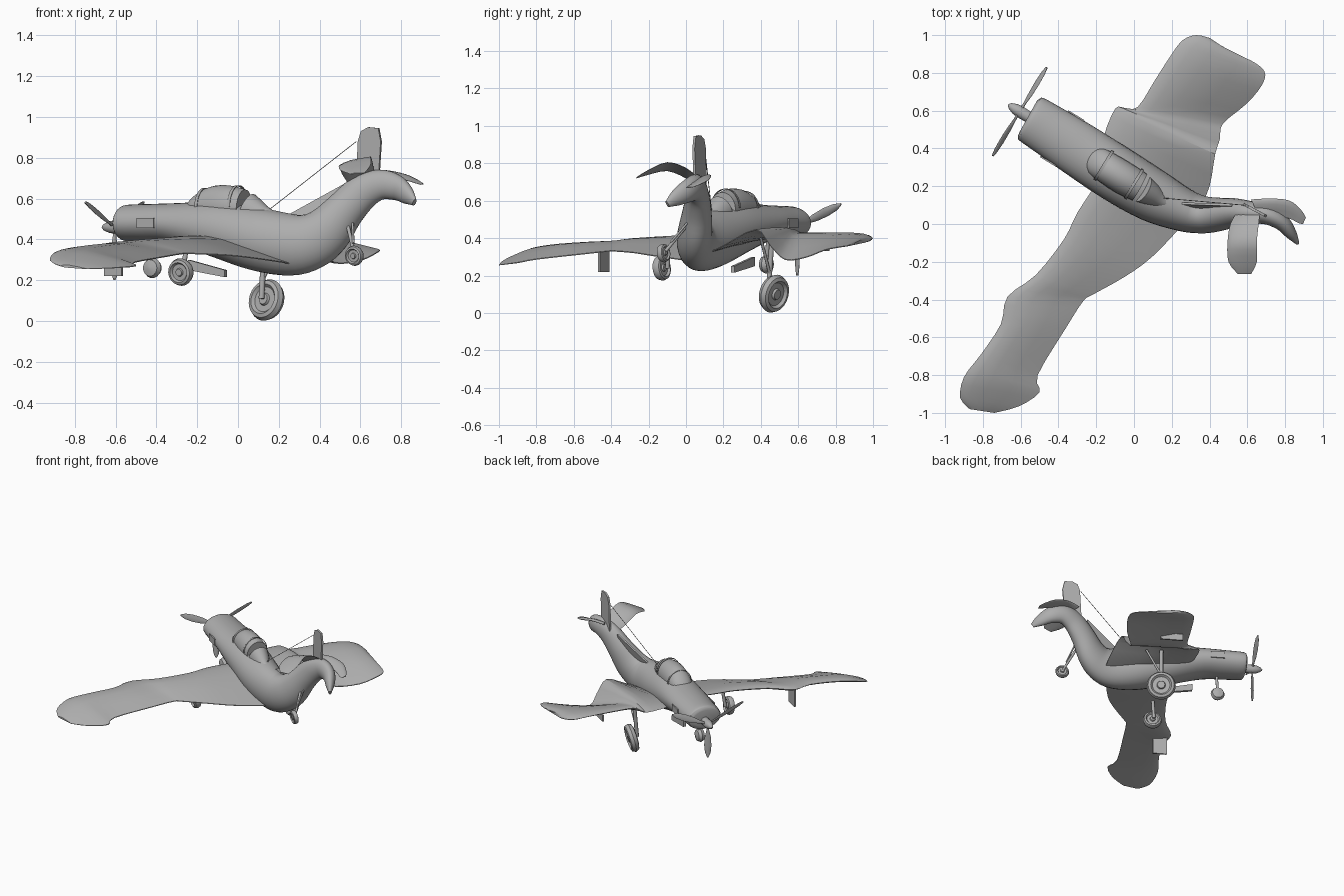
import bpy, bmesh, math
from mathutils import Vector

if "Cube" in bpy.data.objects:
    bpy.data.objects.remove(bpy.data.objects["Cube"])

grey = bpy.data.materials.new("plain_grey")
grey.diffuse_color = (0.42, 0.42, 0.42, 1)
grey.use_nodes = True
grey.node_tree.nodes["Principled BSDF"].inputs["Base Color"].default_value = grey.diffuse_color
Z = Vector((0, 0, 1))
FORWARD = Vector((-0.85, 0.52, 0)).normalized()   # nose direction
SPAN = Vector((0.52, 0.85, 0)).normalized()


def finish(name, bm, angle=40):
    bmesh.ops.recalc_face_normals(bm, faces=bm.faces)
    me = bpy.data.meshes.new(name)
    bm.to_mesh(me)
    bm.free()
    me.materials.append(grey)
    ob = bpy.data.objects.new(name, me)
    bpy.context.collection.objects.link(ob)
    bpy.ops.object.select_all(action='DESELECT')
    ob.select_set(True)
    bpy.context.view_layer.objects.active = ob
    bpy.ops.object.shade_smooth_by_angle(angle=math.radians(angle))
    return ob


def loft(name, rings, angle=40):
    bm = bmesh.new()
    vs = [[bm.verts.new(p) for p in r] for r in rings]
    n = len(vs[0])
    for a, b in zip(vs, vs[1:]):
        for i in range(n):
            bm.faces.new((a[i], a[(i + 1) % n], b[(i + 1) % n], b[i]))
    bm.faces.new(vs[0])
    bm.faces.new(vs[-1])
    return finish(name, bm, angle)


def smooth_rows(rows, sub):
    """Catmull-Rom interpolation of station rows."""
    out = []
    for i in range(len(rows) - 1):
        a, b = rows[max(i - 1, 0)], rows[i]
        c, d = rows[i + 1], rows[min(i + 2, len(rows) - 1)]
        for k in range(sub):
            t = k / sub
            out.append([0.5 * (2 * q + (r - p) * t + (2 * p - 5 * q + 4 * r - s) * t * t
                               + (3 * q - p - 3 * r + s) * t ** 3)
                        for p, q, r, s in zip(a, b, c, d)])
    return out + [list(rows[-1])]


def body(name, rows, sub=4, n=28):
    """Tube through rows of x, y, z, half width, half height."""
    rows = smooth_rows(rows, sub)
    pts = [Vector(r[:3]) for r in rows]
    rings = []
    for i, r in enumerate(rows):
        t = (pts[min(i + 1, len(pts) - 1)] - pts[max(i - 1, 0)]).normalized()
        side = t.cross(Z).normalized()
        up = side.cross(t)
        rings.append([pts[i] + side * r[3] * math.cos(2 * math.pi * k / n)
                      + up * r[4] * math.sin(2 * math.pi * k / n) for k in range(n)])
    return loft(name, rings)


def wing(name, stations, thick, sub=3):
    """Airfoil skin through (leading point, trailing point) stations."""
    rows = smooth_rows([le + te for le, te in stations], sub)
    rings = []
    for j, row in enumerate(rows):
        le, te = Vector(row[:3]), Vector(row[3:])
        h = thick * min(1, 0.3 + 0.12 * (len(rows) - 1 - j))
        prof = [(0, 0), (.04, .35), (.15, .75), (.35, 1), (.65, .65), (1, .08),
                (1, -.08), (.65, -.3), (.35, -.5), (.15, -.5), (.04, -.3)]
        rings.append([le.lerp(te, u) + Z * v * h for u, v in prof])
    return loft(name, rings, 35)


def plate(name, pts, thick):
    pts = [Vector(p) for p in pts]
    n = (pts[1] - pts[0]).cross(pts[-1] - pts[0]).normalized() * thick / 2
    return loft(name, [[p - n for p in pts], [p + n for p in pts]], 30)


def rod(name, a, b, r, n=10):
    a, b = Vector(a), Vector(b)
    q = (b - a).to_track_quat('Z', 'Y')
    ring = [q @ Vector((r * math.cos(2 * math.pi * k / n), r * math.sin(2 * math.pi * k / n), 0))
            for k in range(n)]
    return loft(name, [[a + p for p in ring], [b + p for p in ring]])


def lathe(name, origin, axis, profile, n=28):
    """Revolve (radius, distance) pairs round an axis."""
    q = Vector(axis).to_track_quat('Z', 'Y')
    o = Vector(origin)
    return loft(name, [[o + q @ Vector((r * math.cos(2 * math.pi * k / n),
                                        r * math.sin(2 * math.pi * k / n), d)) for k in range(n)]
                       for r, d in profile])


def wheel(name, c, axis, r, w):
    lathe(name, c, axis, [(r * .25, -w * .9), (r * .3, -w * .5), (r * .6, -w * .5), (r * .72, -w),
                          (r * .9, -w * .8), (r, 0), (r * .9, w * .8), (r * .72, w),
                          (r * .6, w * .5), (r * .3, w * .5), (r * .25, w * .9)])


# fuselage with upswept, bent tail
body("fuselage", [
    (-.562, .566, .48, .095, .062), (-.555, .562, .48, .12, .08), (-.535, .55, .48, .13, .09),
    (-.44, .49, .48, .136, .093), (-.3, .40, .478, .144, .1), (-.1, .27, .45, .148, .137),
    (.1, .15, .40, .14, .155), (.26, .075, .374, .115, .151), (.36, .05, .392, .1, .138),
    (.44, .05, .445, .09, .122), (.525, .06, .545, .077, .098), (.612, .06, .633, .062, .087),
    (.70, .05, .668, .052, .074), (.78, .01, .652, .044, .062), (.83, -.05, .616, .031, .045),
    (.865, -.10, .582, .01, .018)])

# engine ring and propeller
HUB = Vector((-.605, .595, .46))
lathe("spinner", HUB - FORWARD * .05, FORWARD,
      [(.03, -.02), (.032, .05), (.028, .08), (.016, .11), (.003, .122)], 16)
for i, (deg, length) in enumerate(((24, .30), (156, .30), (270, .26))):
    a = math.radians(deg)
    out = SPAN * math.cos(a) + Z * math.sin(a)
    side = (FORWARD.cross(out) * .85 + FORWARD * .5).normalized()
    rings = []
    for d, w in ((.0, .009), (.2, .01), (.4, .022), (.65, .026), (.87, .02), (1, .005)):
        rings.append([HUB + out * d * length + side * w * math.cos(k * math.pi / 4)
                      + side.cross(out) * .006 * math.sin(k * math.pi / 4) for k in range(8)])
    loft("propeller_blade_%d" % (i + 1), rings)

# canopy and the fairing behind it
body("canopy", [(-.25, .365, .55, .03, .01), (-.20, .335, .555, .075, .06), (-.13, .29, .56, .085, .098),
                (-.05, .24, .56, .087, .105), (.03, .195, .555, .08, .09)], 4, 24)
body("canopy_fairing", [(.045, .185, .54, .075, .09), (.09, .158, .52, .062, .075),
                        (.15, .12, .50, .04, .05), (.24, .08, .48, .015, .03)], 4, 20)
for i, (x, y, h) in enumerate(((-.16, .31, .09), (.0, .212, .102))):
    c = Vector((x, y, .56))
    rings = [[c + FORWARD * s + SPAN * r * .088 * math.cos(a) + Z * r * h * math.sin(a)
              for s, r in ((-.008, 1), (-.008, 1.03), (.008, 1.03), (.008, 1))]
             for a in [math.pi * k / 16 for k in range(17)]]
    loft("canopy_frame_%d" % (i + 1), rings)

# wings, leading edge up, each with its own bend
wing("left_wing", [
    ((-.18, .24, .415), (.30, .04, .275)), ((-.30, .06, .41), (.10, -.17, .305)),
    ((-.37, -.08, .40), (-.05, -.28, .322)), ((-.52, -.27, .385), (-.22, -.375, .33)),
    ((-.67, -.385, .37), (-.27, -.41, .33)), ((-.705, -.53, .365), (-.36, -.55, .315)),
    ((-.81, -.69, .355), (-.51, -.80, .287)), ((-.90, -.81, .335), (-.50, -.89, .27)),
    ((-.92, -.92, .295), (-.61, -.965, .26)), ((-.87, -.98, .27), (-.74, -1.0, .255))], .03)
wing("right_wing", [
    ((-.15, .35, .42), (.34, .06, .29)), ((-.16, .46, .42), (.40, .20, .36)),
    ((-.10, .61, .42), (.43, .37, .445)), ((-.05, .615, .42), (.455, .45, .36)),
    ((.02, .62, .425), (.47, .53, .285)),
    ((.11, .76, .425), (.60, .64, .297)), ((.20, .90, .42), (.68, .74, .335)),
    ((.26, .975, .41), (.69, .81, .35)), ((.33, 1.0, .40), (.62, .865, .358)),
    ((.40, .985, .39), (.53, .90, .365))], .03)

# tail surfaces
wing("left_tailplane", [
    ((.55, .07, .66), (.67, .08, .71)), ((.51, 0, .72), (.66, 0, .775)),
    ((.495, -.10, .76), (.65, -.10, .805)), ((.50, -.20, .74), (.65, -.20, .765)),
    ((.55, -.265, .72), (.62, -.265, .725))], .012)
wing("right_tailplane", [
    ((.62, .13, .73), (.66, .04, .70)), ((.72, .135, .735), (.72, .05, .71)),
    ((.82, .125, .715), (.82, .03, .69)), ((.88, .08, .69), (.87, .005, .675)),
    ((.91, .035, .672), (.895, .0, .668))], .012)
plate("tail_fin", [(.58, .105, .66), (.59, .10, .88), (.605, .092, .93), (.64, .073, .95),
                   (.69, .047, .945), (.702, .04, .88), (.69, .047, .69)], .014)
plate("dorsal_fillet", [(.23, .11, .51), (.52, .10, .67), (.52, .09, .60), (.36, .08, .50)], .012)
rod("aerial_wire", (.12, .14, .52), (.58, .10, .88), .002, 6)

# landing gear
wheel("right_wheel", (.14, .47, .103), (.62, .72, -.22), .104, .03)
rod("right_gear_leg", (.115, .44, .11), (.13, .46, .40), .014)
rod("right_gear_brace", (.12, .45, .2), (.22, .40, .40), .008)
wheel("left_wheel", (-.28, -.13, .24), (.5, .8, .1), .068, .024)
rod("left_gear_leg", (-.27, -.10, .24), (-.25, -.09, .38), .012)
wheel("tail_wheel", (.57, -.12, .32), (.5, .8, .1), .05, .018)
rod("tail_gear_leg", (.57, -.11, .33), (.53, .03, .5), .009)
rod("tail_gear_brace", (.565, -.08, .38), (.56, .04, .52), .006)
lathe("chin_intake", (-.42, .43, .26), SPAN,
      [(.01, -.03), (.04, -.022), (.05, 0), (.04, .022), (.01, .03)], 20)
rod("chin_strut", (-.42, .43, .27), (-.40, .44, .42), .01)
plate("belly_panel", [(-.24, .36, .25), (-.06, .25, .215), (-.06, .25, .25), (-.24, .36, .30)], .02)

# flat panels hanging from the wings, in line with the fuselage
for nm, c, w, top in (("left_gear_door", (-.61, -.44, .22), .05, .36),
                      ("right_gear_door", (.25, .72, .33), .08, .38)):
    c, up = Vector(c), Z * (top - c[2])
    plate(nm, [c - FORWARD * w, c + FORWARD * w, c + FORWARD * w + up, c - FORWARD * w + up], .012)

# raised panel on each cowl side
for s in (-1, 1):
    c = Vector((-.38, .452, .48)) + SPAN * s * .141
    plate("cowl_panel_%s" % ("left" if s < 0 else "right"),
          [c + FORWARD * u + Z * v for u, v in ((-.05, -.025), (.05, -.025), (.05, .025), (-.05, .025))], .008)
